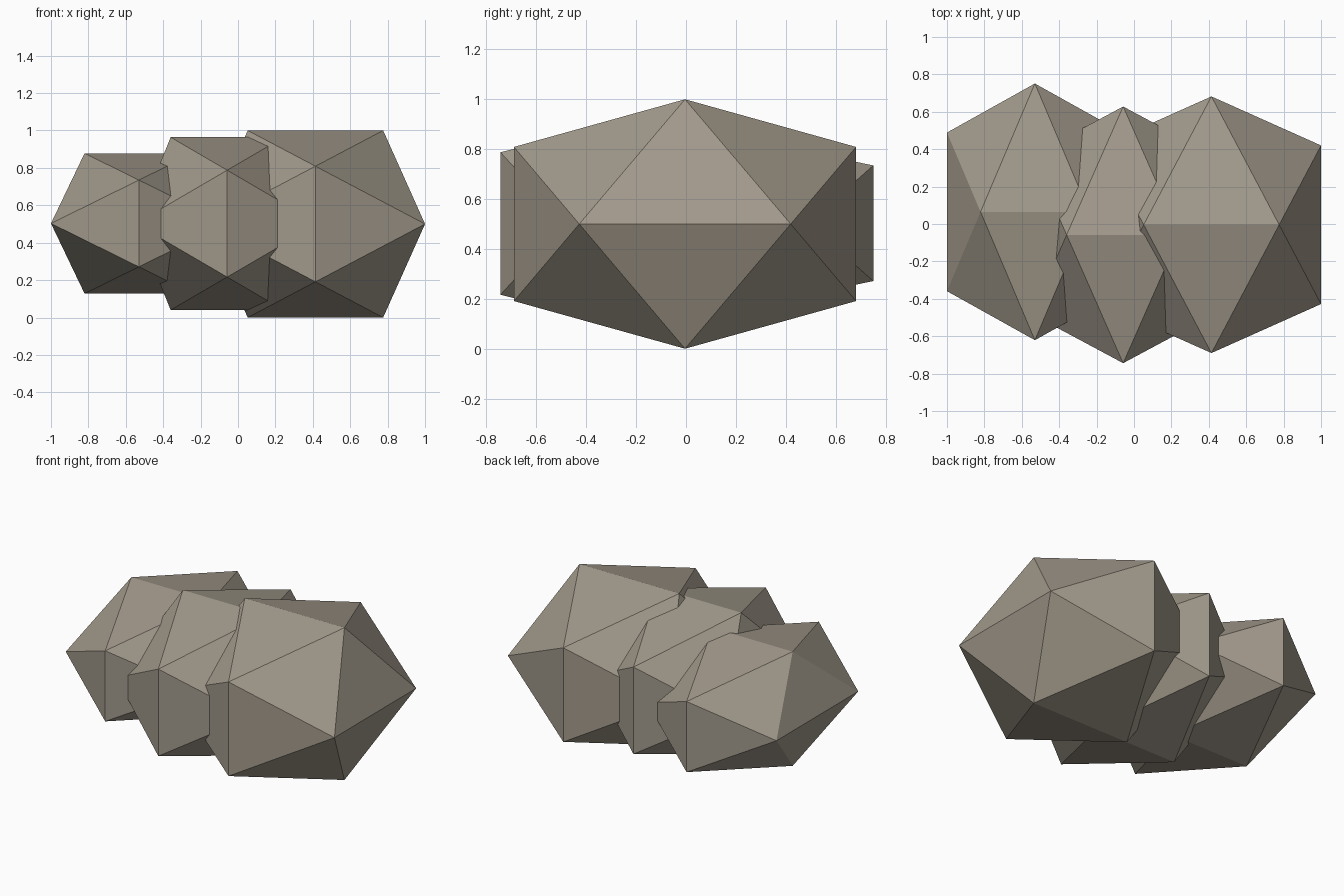
import bpy
import bmesh

if "Cube" in bpy.data.objects:
    bpy.data.objects.remove(bpy.data.objects["Cube"])

PHI = (1 + 5 ** 0.5) / 2

stone = bpy.data.materials.new("warm grey stone")
stone.diffuse_color = (0.36, 0.32, 0.26, 1)
stone.use_nodes = True
stone.node_tree.nodes["Principled BSDF"].inputs["Base Color"].default_value = stone.diffuse_color


def boulder(name, centre, half):
    """Flat-faced icosahedron with one edge along x on top, scaled to half sizes."""
    bm = bmesh.new()
    for s in (-1, 1):
        for t in (-1, 1):
            for p in ((s / PHI, 0, t), (s, t / PHI, 0), (0, s, t / PHI)):
                bm.verts.new([c + h * v for c, h, v in zip(centre, half, p)])
    bmesh.ops.convex_hull(bm, input=bm.verts[:])
    bmesh.ops.recalc_face_normals(bm, faces=bm.faces[:])
    mesh = bpy.data.meshes.new(name)
    bm.to_mesh(mesh)
    bm.free()
    mesh.materials.append(stone)
    obj = bpy.data.objects.new(name, mesh)
    bpy.context.collection.objects.link(obj)


# Three overlapping boulders, small to large
boulder("small_boulder", (-0.53, 0.065, 0.503), (0.47, 0.686, 0.375))
boulder("middle_boulder", (-0.058, -0.058, 0.502), (0.489, 0.686, 0.462))
boulder("large_boulder", (0.414, -0.004, 0.5), (0.586, 0.686, 0.5))
